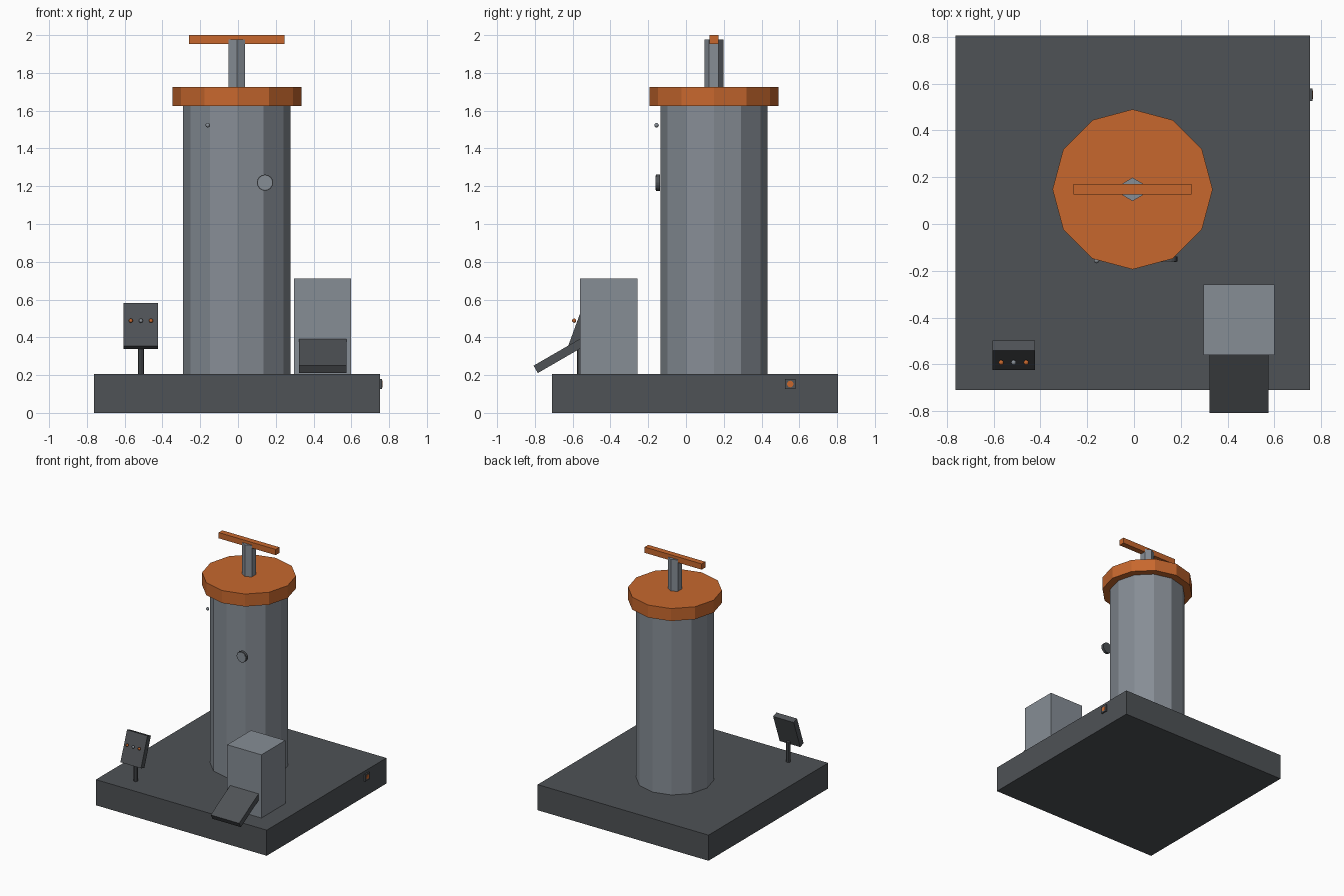
import bpy
from math import radians, sin, cos

if "Cube" in bpy.data.objects:
    bpy.data.objects.remove(bpy.data.objects["Cube"])


def material(name, rgb):
    m = bpy.data.materials.new(name)
    m.diffuse_color = (*rgb, 1.0)
    m.use_nodes = True
    m.node_tree.nodes["Principled BSDF"].inputs["Base Color"].default_value = m.diffuse_color
    return m


DARK = material("dark_steel", (0.077, 0.084, 0.092))
GREY = material("blue_grey_metal", (0.24, 0.268, 0.302))
ORANGE = material("orange_paint", (0.57, 0.137, 0.027))

CX, CY = -0.006, 0.148      # column axis
BASE_TOP = 0.205


def finish(name, mat, smooth=False):
    o = bpy.context.object
    o.name = name
    o.data.materials.append(mat)
    if smooth:
        bpy.ops.object.shade_smooth_by_angle(angle=radians(40))
    return o


def box(name, center, size, mat, tilt=0.0):
    bpy.ops.mesh.primitive_cube_add(size=1, location=center)
    bpy.context.object.scale = size
    bpy.ops.object.transform_apply(location=False, rotation=False, scale=True)
    bpy.context.object.rotation_euler.x = radians(tilt)
    return finish(name, mat)


def cylinder(name, center, radius, depth, sides, mat, rot=(0, 0, 0), smooth=False):
    bpy.ops.mesh.primitive_cylinder_add(
        vertices=sides, radius=radius, depth=depth, location=center,
        rotation=[radians(a) for a in rot])
    return finish(name, mat, smooth)


def ball(name, center, radius, mat):
    bpy.ops.mesh.primitive_uv_sphere_add(
        segments=12, ring_count=8, radius=radius, location=center)
    return finish(name, mat, True)


# Square base slab
box("base", (CX, 0.048, BASE_TOP / 2), (1.514, 1.514, BASE_TOP), DARK)

# Twelve-sided column with lid, hexagonal shaft and crossbar
cylinder("column", (CX, CY, (BASE_TOP + 1.625) / 2), 0.284, 1.625 - BASE_TOP, 12, GREY)
cylinder("lid", (CX, CY, 1.675), 0.342, 0.1, 12, ORANGE)
cylinder("shaft", (CX, CY, 1.85), 0.05, 0.255, 6, GREY)
box("crossbar", (CX, CY, 1.977), (0.505, 0.046, 0.046), ORANGE)

# Round gauge and small lamp at the front of the column
cylinder("gauge_rim", (0.143, -0.149, 1.219), 0.043, 0.022, 16, DARK, (90, 0, 0))
cylinder("gauge_face", (0.143, -0.160, 1.219), 0.038, 0.004, 16, GREY, (90, 0, 0))
ball("lamp", (-0.16, -0.156, 1.523), 0.012, GREY)

# Dispenser box and its sloping chute
box("dispenser", (0.448, -0.409, (BASE_TOP + 0.711) / 2),
    (0.303, 0.303, 0.711 - BASE_TOP), GREY)
LENGTH, THICK, A = 0.303, 0.045, radians(30)
chute_y = -0.807 + LENGTH / 2 * cos(A) + THICK / 2 * sin(A)
chute_z = 0.250 + LENGTH / 2 * sin(A) - THICK / 2 * cos(A)
box("chute", (0.449, chute_y, chute_z), (0.252, LENGTH, THICK), DARK, 30)

# Tilted control panel on a post, with a row of buttons
PX, PY, PZ = -0.514, -0.561, 0.4605
cylinder("panel_post", (PX, -0.561, 0.285), 0.016, 0.16, 8, DARK)
box("control_panel", (PX, PY, PZ), (0.182, 0.045, 0.243), DARK, -20)
for i, mat in enumerate((ORANGE, GREY, ORANGE)):
    ball(f"panel_button_{i + 1}", (PX + (i - 1) * 0.0535, -0.592, 0.488), 0.011, mat)

# Socket plate on the right edge of the base
box("socket_plate", (0.756, 0.552, 0.153), (0.012, 0.055, 0.055), DARK)
cylinder("socket_light", (0.762, 0.552, 0.153), 0.018, 0.004, 8, ORANGE, (0, 90, 0))
